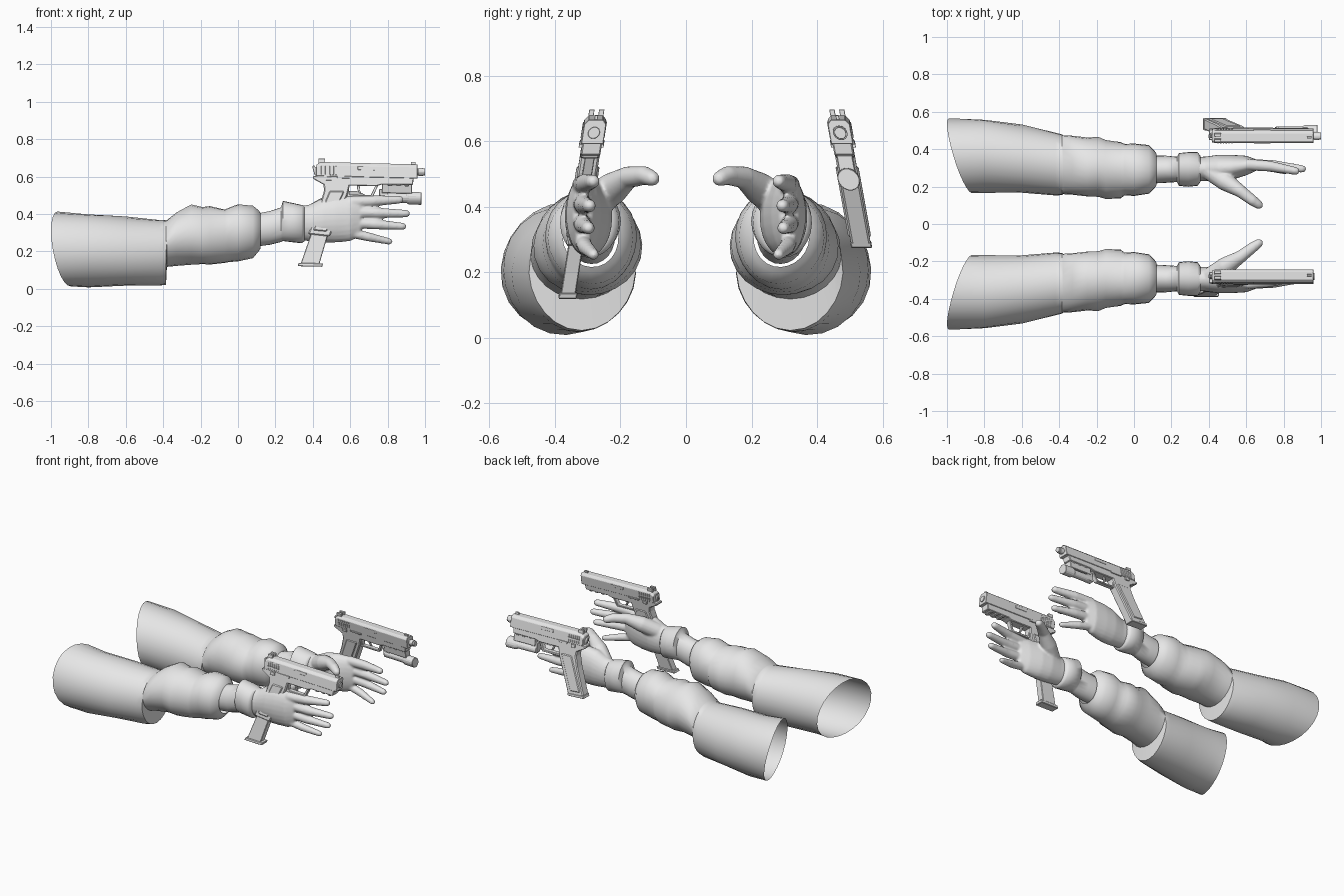
import bpy, bmesh, math
from mathutils import Vector

cube = bpy.data.objects.get("Cube")
if cube:
    bpy.data.objects.remove(cube, do_unlink=True)

grey = bpy.data.materials.new("plain_grey")
grey.use_nodes = True
grey.diffuse_color = (0.8, 0.8, 0.8, 1)
grey.node_tree.nodes["Principled BSDF"].inputs["Base Color"].default_value = (0.8, 0.8, 0.8, 1)


def finish(name, bm, place=None, angle=35, bevel=0):
    """Turn a bmesh into a placed, shaded object."""
    if place:
        for v in bm.verts:
            v.co = place(v.co)
    bmesh.ops.recalc_face_normals(bm, faces=bm.faces)
    mesh = bpy.data.meshes.new(name)
    bm.to_mesh(mesh)
    bm.free()
    mesh.materials.append(grey)
    obj = bpy.data.objects.new(name, mesh)
    bpy.context.collection.objects.link(obj)
    if bevel:
        mod = obj.modifiers.new("bevel", "BEVEL")
        mod.width = bevel
        mod.segments = 1
    else:
        bpy.ops.object.select_all(action="DESELECT")
        obj.select_set(True)
        bpy.context.view_layer.objects.active = obj
        bpy.ops.object.shade_smooth_by_angle(angle=math.radians(angle))
    return obj


def loft(bm, rings, caps=True):
    """Skin a list of rings of points."""
    rows = [[bm.verts.new(p) for p in ring] for ring in rings]
    n = len(rows[0])
    for a, b in zip(rows, rows[1:]):
        for i in range(n):
            bm.faces.new((a[i], a[(i + 1) % n], b[(i + 1) % n], b[i]))
    if caps:
        bm.faces.new(rows[0])
        bm.faces.new(rows[-1])


def ring(x, y0, y1, z0, z1, n=24, fold=0.0, slant=0.0):
    """Oval in the YZ plane with optional cloth folds and slanted cut."""
    pts = []
    for i in range(n):
        t = math.tau * i / n
        k = 1 + fold * math.sin(3 * t + 17 * x)
        c, s = math.cos(t), math.sin(t)
        pts.append((x - slant * (c + 0.6 * s),
                    (y0 + y1) / 2 + k * c * (y1 - y0) / 2,
                    (z0 + z1) / 2 + k * s * (z1 - z0) / 2))
    return pts


def tube(bm, path, radii, n=14, rounded=False):
    """Round tube along a path; optionally with a rounded tip."""
    path, radii = [Vector(p) for p in path], list(radii)
    if rounded:
        d, r, tip = (path[-1] - path[-2]).normalized(), radii[-1], path[-1]
        path[-1:] = [tip - d * r, tip - d * r * 0.3, tip]
        radii[-1:] = [r, r * 0.75, r * 0.2]
    rings = []
    for i, p in enumerate(path):
        d = path[min(i + 1, len(path) - 1)] - path[max(i - 1, 0)]
        q = d.to_track_quat("X", "Z")
        rings.append([p + q @ Vector((0, math.cos(math.tau * j / n), math.sin(math.tau * j / n)))
                      * radii[i] for j in range(n)])
    loft(bm, rings)


def prism(bm, pts, w, y=0.0):
    """Extrude an XZ outline to half width w on each side of y."""
    loft(bm, [[(px, y + side * w, pz) for px, pz in pts] for side in (-1, 1)])


def box(bm, x0, x1, z0, z1, w, y=0.0):
    prism(bm, [(x0, z0), (x1, z0), (x1, z1), (x0, z1)], w, y)


# Sleeve stations: x, inner y, outer y, bottom z, top z
SLEEVE = [
    (-.93, .165, .565, .01, .41), (-.8, .17, .56, .01, .40), (-.6, .165, .53, .015, .385),
    (-.42, .155, .49, .02, .37), (-.385, .155, .48, .025, .37), (-.38, .16, .475, .12, .37),
    (-.33, .155, .47, .125, .41), (-.25, .145, .46, .128, .45), (-.19, .145, .465, .13, .435),
    (-.15, .135, .45, .128, .44), (-.07, .14, .44, .14, .425), (-.05, .155, .43, .145, .435),
    (0, .15, .43, .15, .455), (.08, .16, .42, .165, .445), (.11, .19, .39, .2, .42),
    (.12, .205, .375, .215, .405)]
# Bare wrist and glove cuff
WRIST = [
    (.09, .215, .365, .225, .40), (.17, .22, .365, .235, .415), (.23, .225, .36, .25, .435),
    (.24, .205, .38, .255, .47), (.29, .2, .385, .25, .46), (.34, .205, .385, .245, .45),
    (.355, .225, .365, .255, .445)]
PALM = [
    (.31, .23, .36, .265, .44), (.38, .23, .36, .255, .45), (.45, .225, .37, .248, .485),
    (.52, .235, .37, .248, .497), (.6, .26, .365, .255, .495), (.655, .285, .345, .285, .48)]
# Fingers: knuckle z, tip x, tip y, tip z, radius
FINGERS = [(.465, .885, .28, .478, .029), (.41, .92, .292, .402, .028),
           (.355, .9, .295, .333, .027), (.3, .825, .278, .25, .024)]


def build_arm(side, label):
    def place(co):
        return Vector((co.x, side * co.y, co.z))

    # Sleeve, open at the shoulder end
    bm = bmesh.new()
    loft(bm, [ring(*row, fold=.018, slant=.06 if i == 0 else 0)
              for i, row in enumerate(SLEEVE)], caps=False)
    finish(label + "_sleeve", bm, place, 50)

    # Wrist and cuff
    bm = bmesh.new()
    loft(bm, [ring(*row, fold=.012) for row in WRIST])
    finish(label + "_wrist_cuff", bm, place, 60)

    # Hand: palm, fingers and thumb fused together
    bm = bmesh.new()
    loft(bm, [ring(*row) for row in PALM])
    for base, tx, ty, tz, r in FINGERS:
        knuckle, tip = Vector((.6, .318, base)), Vector((tx, ty, tz))
        mid = knuckle.lerp(tip, .45) + Vector((0, .008, 0))
        tube(bm, [knuckle, mid, tip], [r * 1.08, r, r * .72], rounded=True)
    tube(bm, [(.41, .28, .41), (.49, .225, .455), (.57, .175, .49), (.635, .125, .495),
              (.685, .09, .48)], [.05, .05, .034, .029, .024], rounded=True)
    hand = finish(label + "_hand", bm, place, 80)
    remesh = hand.modifiers.new("fuse", "REMESH")
    remesh.mode = "VOXEL"
    remesh.voxel_size = .007
    remesh.use_smooth_shade = True
    soften = hand.modifiers.new("soften", "SMOOTH")
    soften.factor = .5
    soften.iterations = 4


def build_pistol(label, y, lean, long_magazine, light):
    def place(co):
        return Vector((co.x, y + co.y + lean * (co.z - .62), co.z - .025 * (co.x - .7)))

    def part(name, bm, bevel=.004):
        finish(label + "_" + name, bm, place, bevel=bevel)

    # Slide with chamfered top
    bm = bmesh.new()
    loft(bm, [[(px, -.034, .597), (px, .034, .597), (px, .034, top - .014), (px, .022, top),
               (px, -.022, top), (px, -.034, top - .014)]
              for px, top in ((.418, .655), (.44, .672), (.96, .672))])
    part("slide", bm, .002)

    # Grip serrations, ejection port, lever and sights
    bm = bmesh.new()
    for i in range(6):
        box(bm, .445 + i * .015, .452 + i * .015, .605, .652, .0365)
    box(bm, .64, .73, .635, .655, .0355)
    box(bm, .53, .61, .588, .6, .037)
    box(bm, .47, .5, .575, .595, .038)
    for s in (-1, 1):
        box(bm, .43, .465, .665, .69, .008, s * .015)
    box(bm, .925, .95, .665, .685, .005)
    part("slide_details", bm, .001)

    # Hammer
    bm = bmesh.new()
    prism(bm, [(.425, .595), (.425, .63), (.405, .655), (.397, .645), (.41, .6)], .009)
    part("hammer", bm, .002)

    # Frame with beavertail and dust cover
    bm = bmesh.new()
    prism(bm, [(.44, .602), (.4, .595), (.4, .582), (.46, .55), (.61, .55),
               (.74, .55), (.77, .56), (.935, .562), (.94, .602)], .03)
    for i in range(3):
        box(bm, .8 + i * .045, .825 + i * .045, .553, .566, .026)
    part("frame", bm)

    # Trigger guard and trigger
    bm = bmesh.new()
    prism(bm, [(.57, .555), (.585, .49), (.72, .49), (.75, .555), (.735, .555),
               (.71, .502), (.597, .502), (.59, .555)], .015)
    prism(bm, [(.635, .555), (.655, .555), (.65, .53), (.66, .51), (.648, .51), (.638, .53)], .007)
    part("trigger_guard", bm, .002)

    # Grip with side panels
    bm = bmesh.new()
    prism(bm, [(.455, .575), (.6, .56), (.585, .5), (.49, .275), (.375, .285), (.44, .45), (.46, .52)], .03)
    prism(bm, [(.49, .52), (.57, .52), (.475, .3), (.4, .305)], .035)
    part("grip", bm, .006)

    # Magazine
    bm = bmesh.new()
    if long_magazine:
        prism(bm, [(.395, .3), (.485, .3), (.435, .125), (.335, .125)], .023)
        prism(bm, [(.325, .13), (.455, .13), (.45, .112), (.318, .112)], .028)
    else:
        prism(bm, [(.375, .29), (.495, .285), (.488, .268), (.368, .272)], .032)
    part("magazine", bm, .003)

    # Barrel
    bm = bmesh.new()
    tube(bm, [(.9, 0, .632), (1.0 if light else .966, 0, .632)], [.018, .018], 16)
    if light:
        tube(bm, [(.965, 0, .632), (.99, 0, .632)], [.022, .022], 16)
    part("barrel", bm, .001)

    # Light under the dust cover
    if light:
        bm = bmesh.new()
        box(bm, .77, .93, .515, .562, .024)
        box(bm, .755, .8, .47, .535, .02)
        tube(bm, [(.76, 0, .49), (.9, 0, .49), (.915, 0, .49), (.98, 0, .49)],
             [.026, .026, .034, .034], 18)
        part("light", bm, .002)


for side, label in ((-1, "right"), (1, "left")):
    build_arm(side, label)
build_pistol("right_pistol", -.283, .155, True, False)
build_pistol("left_pistol", .473, -.18, False, True)
